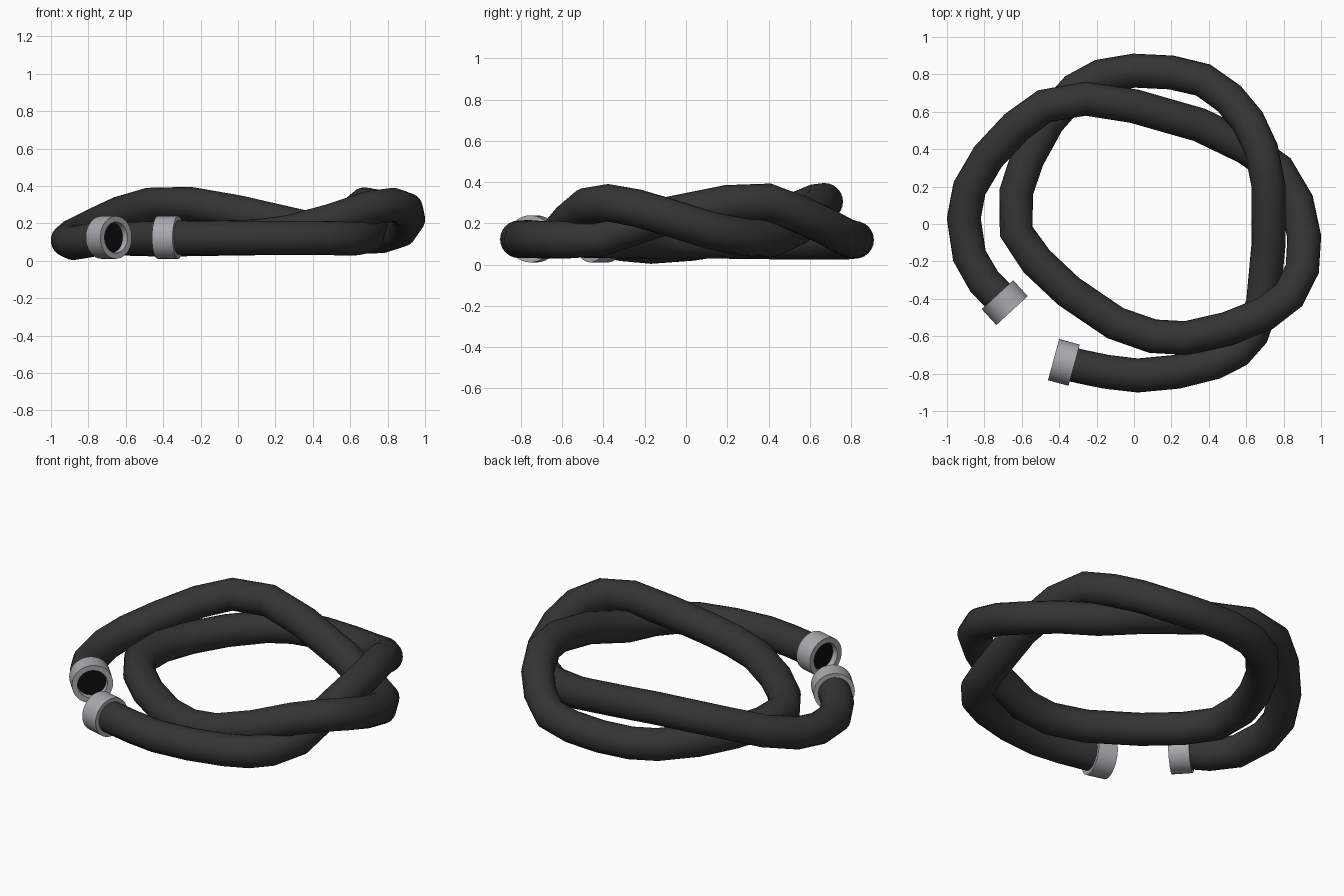
import bpy, bmesh, math
from mathutils import Vector

if "Cube" in bpy.data.objects:
    bpy.data.objects.remove(bpy.data.objects["Cube"])


def material(name, rgb):
    m = bpy.data.materials.new(name)
    m.diffuse_color = (*rgb, 1)
    m.use_nodes = True
    m.node_tree.nodes["Principled BSDF"].inputs["Base Color"].default_value = m.diffuse_color
    return m


RUBBER = material("dark rubber", (0.035, 0.035, 0.035))
METAL = material("grey metal", (0.40, 0.40, 0.43))
BLACK = material("black bore", (0.004, 0.004, 0.004))

# Hose centreline: one coil and a bit, weaving over and under itself
PATH = [Vector(p) for p in [
    (-.37, -.742, .125), (-.28, -.763, .125), (-.15, -.79, .124), (.02, -.81, .123), (.23, -.79, .123), (.43, -.74, .123),
    (.55, -.68, .12), (.63, -.59, .12), (.69, -.42, .13), (.72, -.1, .235),
    (.72, .2, .295), (.68, .4, .303), (.61, .55, .245), (.51, .67, .19),
    (.37, .77, .135), (.2, .81, .122), (0, .82, .12), (-.18, .79, .117),
    (-.31, .72, .115), (-.46, .55, .115), (-.57, .35, .118), (-.63, .17, .12),
    (-.63, -.04, .12), (-.52, -.2, .12), (-.35, -.36, .122), (-.1, -.53, .125),
    (.1, -.6, .13), (.28, -.61, .155), (.5, -.56, .215), (.7, -.48, .283),
    (.83, -.38, .30), (.90, -.24, .275), (.91, -.07, .225), (.87, .12, .165),
    (.77, .29, .132), (.6, .41, .127), (.35, .53, .18), (0, .63, .26),
    (-.26, .67, .305), (-.48, .63, .30), (-.63, .52, .255), (-.78, .36, .185),
    (-.88, .19, .135), (-.91, .03, .11), (-.88, -.17, .095), (-.80, -.31, .108),
    (-.73, -.38, .123), (-.69, -.42, .125)]]


def make_object(name, bm, mats):
    bmesh.ops.recalc_face_normals(bm, faces=bm.faces)
    me = bpy.data.meshes.new(name)
    bm.to_mesh(me)
    bm.free()
    for m in mats:
        me.materials.append(m)
    ob = bpy.data.objects.new(name, me)
    bpy.context.collection.objects.link(ob)
    bpy.ops.object.select_all(action='DESELECT')
    ob.select_set(True)
    bpy.context.view_layer.objects.active = ob
    bpy.ops.object.shade_smooth_by_angle(angle=math.radians(40))
    return ob


def ring(bm, c, t, r, n):
    """Circle of vertices around centre c, facing along t."""
    side = t.cross(Vector((0, 0, 1))).normalized()
    up = side.cross(t)
    return [bm.verts.new(c + r * (math.cos(a) * side + math.sin(a) * up))
            for a in (2 * math.pi * i / n for i in range(n))]


def bridge(bm, a, b):
    n = len(a)
    return [bm.faces.new((a[i], a[(i + 1) % n], b[(i + 1) % n], b[i])) for i in range(n)]


# Hose swept along the centreline
bm = bmesh.new()
rings = []
for i, p in enumerate(PATH):
    t = (PATH[min(i + 1, len(PATH) - 1)] - PATH[max(i - 1, 0)]).normalized()
    rings.append(ring(bm, p, t, 0.091, 24))
for a, b in zip(rings, rings[1:]):
    bridge(bm, a, b)
bm.faces.new(rings[0])
bm.faces.new(rings[-1])
make_object("hose", bm, [RUBBER])


# Metal collar with a recessed black bore at each end
def collar(name, start, end):
    start, end = Vector(start), Vector(end)
    t = (end - start).normalized()
    bm = bmesh.new()
    profile = [(start, .086), (start, .114), (end, .114), (end, .083), (end - t * .035, .080)]
    loops = [ring(bm, c, t, r, 48) for c, r in profile]
    for a, b in zip(loops, loops[1:]):
        bridge(bm, a, b)
    bm.faces.new(loops[-1]).material_index = 1
    make_object(name, bm, [METAL, BLACK])


collar("front_collar", (-.32, -.755, .125), (-.43, -.725, .125))
collar("left_collar", (-.73, -.378, .125), (-.652, -.463, .125))
